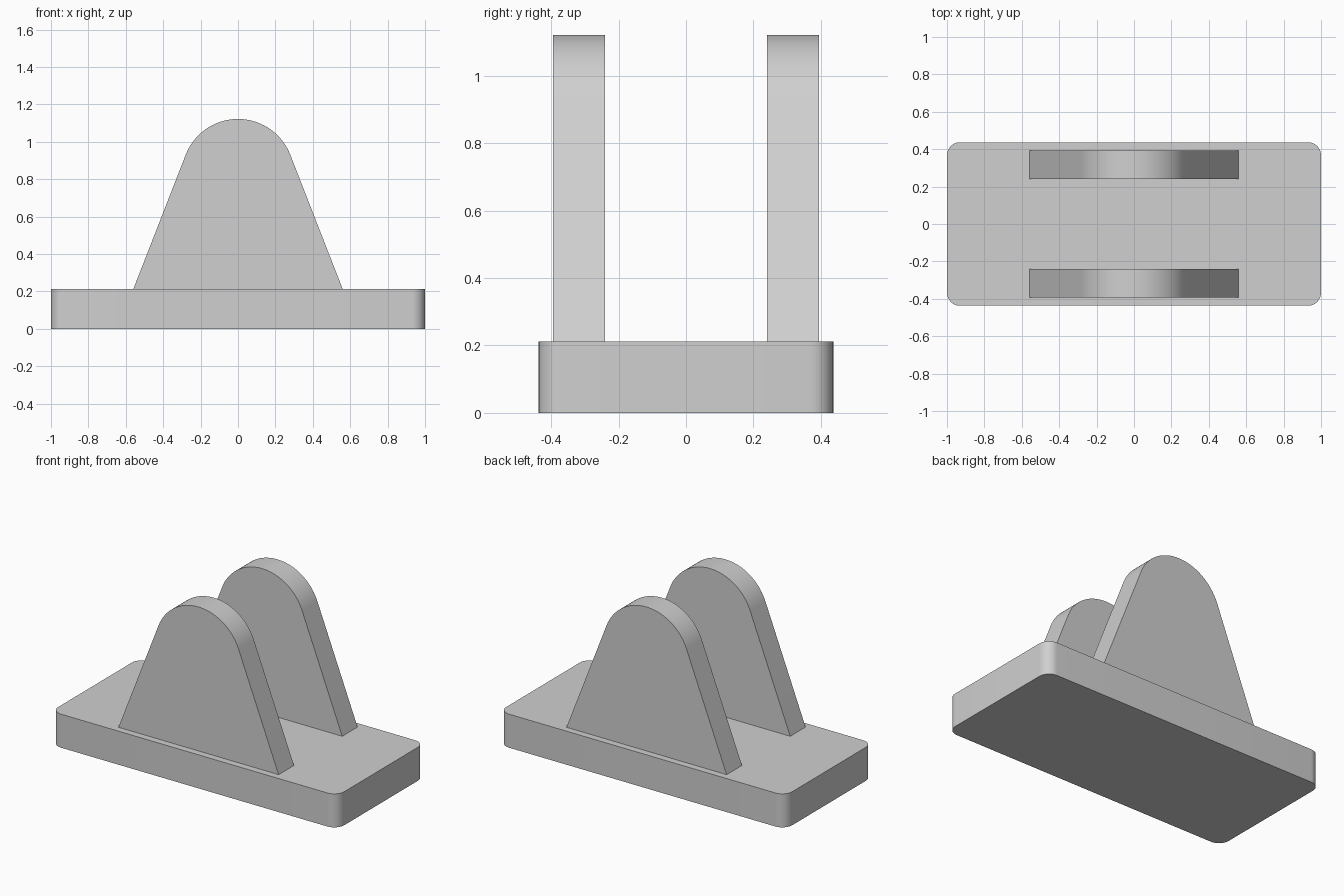
import bpy, bmesh, math

if "Cube" in bpy.data.objects:
    bpy.data.objects.remove(bpy.data.objects["Cube"])

grey = bpy.data.materials.new("light_grey")
grey.diffuse_color = (0.63, 0.63, 0.63, 1)
grey.use_nodes = True
grey.node_tree.nodes["Principled BSDF"].inputs["Base Color"].default_value = grey.diffuse_color


def extrude_profile(name, points, direction):
    """Turn a closed outline into a solid swept along direction."""
    bm = bmesh.new()
    face = bm.faces.new([bm.verts.new(p) for p in points])
    out = bmesh.ops.extrude_face_region(bm, geom=[face], use_keep_orig=True)
    moved = [v for v in out["geom"] if isinstance(v, bmesh.types.BMVert)]
    bmesh.ops.translate(bm, verts=moved, vec=direction)
    bmesh.ops.recalc_face_normals(bm, faces=bm.faces)
    mesh = bpy.data.meshes.new(name)
    bm.to_mesh(mesh)
    bm.free()
    mesh.materials.append(grey)
    obj = bpy.data.objects.new(name, mesh)
    bpy.context.collection.objects.link(obj)
    bpy.ops.object.select_all(action='DESELECT')
    obj.select_set(True)
    bpy.context.view_layer.objects.active = obj
    bpy.ops.object.shade_smooth_by_angle(angle=math.radians(20))
    return obj


def arc(cx, cy, r, start, end, steps):
    return [(cx + r * math.cos(start + (end - start) * i / steps),
             cy + r * math.sin(start + (end - start) * i / steps))
            for i in range(steps + 1)]


BASE_TOP = 0.212

# Base plate with rounded vertical corners
HX, HY, R = 1.0, 0.437, 0.07
outline = []
for k, (sx, sy) in enumerate([(1, 1), (-1, 1), (-1, -1), (1, -1)]):
    outline += arc(sx * (HX - R), sy * (HY - R), R,
                   k * math.pi / 2, (k + 1) * math.pi / 2, 12)
extrude_profile("base_plate", [(x, y, 0) for x, y in outline], (0, 0, BASE_TOP))

# Upright lugs: straight sides tangent to a round top
FOOT, TOP, RADIUS = 0.56, 1.122, 0.30
centre = TOP - RADIUS
drop = centre - BASE_TOP
tangent = math.acos(RADIUS / math.hypot(FOOT, drop)) - math.atan2(drop, FOOT)
side = ([(FOOT, BASE_TOP)]
        + arc(0, centre, RADIUS, tangent, math.pi - tangent, 40)
        + [(-FOOT, BASE_TOP)])
INNER, OUTER = 0.241, 0.394
for name, y in (("front_lug", -OUTER), ("back_lug", INNER)):
    extrude_profile(name, [(x, y, z) for x, z in side], (0, OUTER - INNER, 0))
